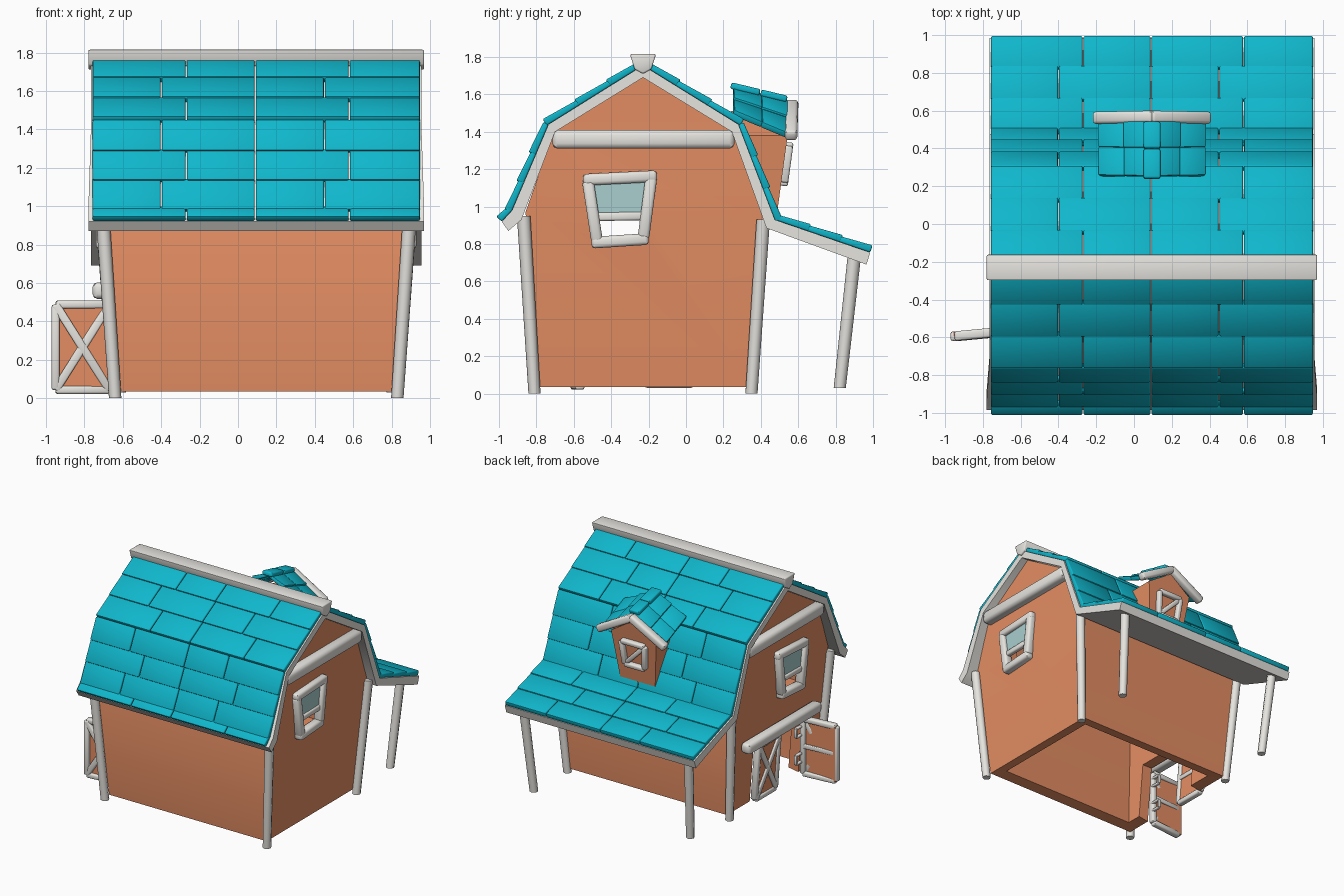
import bpy, bmesh, math
from mathutils import Vector as V

if "Cube" in bpy.data.objects:
    bpy.data.objects.remove(bpy.data.objects["Cube"])

CX = 0.095  # building centre in x


def material(name, col):
    m = bpy.data.materials.new(name)
    m.diffuse_color = (*col, 1)
    m.use_nodes = True
    m.node_tree.nodes["Principled BSDF"].inputs["Base Color"].default_value = m.diffuse_color
    return m


TEAL = material("teal_tile", (0.005, 0.47, 0.60))
ORANGE = material("orange_wall", (0.78, 0.27, 0.125))
GLASS = material("glass", (0.40, 0.62, 0.62))
WHITE = material("white_wood", (0.80, 0.78, 0.74))


def finish(name, bm, mat=WHITE, bevel=0):
    bmesh.ops.recalc_face_normals(bm, faces=bm.faces)
    if bevel:
        bmesh.ops.bevel(bm, geom=bm.edges[:], offset=bevel, segments=2, profile=0.5,
                        affect='EDGES', clamp_overlap=True)
    me = bpy.data.meshes.new(name)
    bm.to_mesh(me)
    bm.free()
    me.materials.append(mat)
    ob = bpy.data.objects.new(name, me)
    bpy.context.collection.objects.link(ob)
    return ob


def hexa(bm, pts):
    """Six-sided block: lower loop of four points, then upper loop of four."""
    v = [bm.verts.new(p) for p in pts]
    for f in ((0, 1, 2, 3), (4, 5, 6, 7), (0, 1, 5, 4), (1, 2, 6, 5), (2, 3, 7, 6), (3, 0, 4, 7)):
        bm.faces.new([v[i] for i in f])


def beam(name, p, q, w, d, n, mat=WHITE, soft=0.28):
    """Softened bar from p to q, d deep along n and w wide."""
    p, q, n = V(p), V(q), V(n)
    ax = (q - p).normalized()
    n = (n - ax * n.dot(ax)).normalized() * d / 2
    s = ax.cross(n).normalized() * w / 2
    bm = bmesh.new()
    hexa(bm, [c + k for c in (p, q) for k in (s + n, s - n, -s - n, n - s)])
    return finish(name, bm, mat, soft * min(w, d))


def frame(name, pts, w, d, n):
    for i in range(4):
        beam(f"{name}_{i + 1}", pts[i], pts[(i + 1) % 4], w, d, n)


def post(name, p, q, r=0.036):
    p, q = V(p), V(q)
    bm = bmesh.new()
    rings = [[bm.verts.new(c + V((math.cos(a), math.sin(a), 0)) * k)
              for a in (math.tau * i / 8 for i in range(8))] for c, k in ((p, r * .9), (q, r))]
    for i in range(8):
        j = (i + 1) % 8
        bm.faces.new((rings[0][i], rings[0][j], rings[1][j], rings[1][i]))
    for ring in rings:
        bm.faces.new(ring)
    finish(name, bm)


def shingle(bm, a0, a1, b1, b0, t0=0.03, t1=0.04):
    """Tile from upper edge a to lower edge b, thicker at the lower edge."""
    n = (a1 - a0).cross(b0 - a0).normalized()
    if n.z < 0:
        n = -n
    hexa(bm, [a0, a1, b1, b0, a0 + n * t0, a1 + n * t0, b1 + n * t1, b0 + n * t1])


# Hollow walls, flaring upwards, open underneath
prof = [(-.785, .035, .715), (-.858, .97, .785), (-.705, 1.405, .79), (-.23, 1.70, .80),
        (.25, 1.405, .79), (.412, .94, .785), (.355, .035, .715)]
bm = bmesh.new()
ends = [[bm.verts.new((CX + s * w, y, z)) for y, z, w in prof] for s in (-1, 1)]
for e in ends:
    for f in ((0, 1, 5, 6), (1, 2, 4, 5), (2, 3, 4)):
        bm.faces.new([e[i] for i in f])
for i in range(6):
    bm.faces.new((ends[0][i], ends[0][i + 1], ends[1][i + 1], ends[1][i]))
walls = finish("walls", bm, ORANGE)
mod = walls.modifiers.new("thickness", 'SOLIDIFY')
mod.thickness, mod.offset, mod.use_even_offset = 0.09, -1, True

# Window and door openings
cutters = []
for x0, x1, y0, y1, z0, z1 in ((-1.3, 1.3, -.485, -.215, .83, 1.14), (-1.3, -.3, -.57, .06, -.1, .53)):
    bm = bmesh.new()
    hexa(bm, [(x, y, z) for z in (z0, z1) for x, y in ((x0, y0), (x1, y0), (x1, y1), (x0, y1))])
    c = finish("cutter", bm, ORANGE)
    c.hide_render = True
    cutters.append(c)
    b = walls.modifiers.new("opening", 'BOOLEAN')
    b.operation, b.object, b.solver = 'DIFFERENCE', c, 'EXACT'
dg = bpy.context.evaluated_depsgraph_get()
cut_mesh = bpy.data.meshes.new_from_object(walls.evaluated_get(dg))
walls.modifiers.clear()
walls.data = cut_mesh
for c in cutters:
    bpy.data.objects.remove(c)

# White roof deck: gambrel with porch extension at the back
outer = [(-.985, .92), (-.93, .98), (-.735, 1.44), (-.23, 1.755), (.28, 1.44), (.475, .93), (.985, .755)]
inner = [(-.95, .87), (-.88, .93), (-.70, 1.40), (-.23, 1.69), (.245, 1.40), (.43, .885), (.965, .69)]
half = [.875, .875, .86, .86, .86, .86, .86]
bm = bmesh.new()
g = [[[bm.verts.new((CX + s * h, *p)) for p, h in zip(line, half)] for line in (outer, inner)] for s in (-1, 1)]
for i in range(6):
    for a, b in ((g[0][0], g[1][0]), (g[0][1], g[1][1]), (g[0][0], g[0][1]), (g[1][0], g[1][1])):
        bm.faces.new((a[i], a[i + 1], b[i + 1], b[i]))
for i in (0, 6):
    bm.faces.new((g[0][0][i], g[1][0][i], g[1][1][i], g[0][1][i]))
finish("roof_deck", bm)

# Staggered roof tiles, row by row down each slope, each lapping the next
cuts = ([-.76, -.27, .09, .58, .95], [-.76, -.40, .09, .45, .95])
bm = bmesh.new()
for slopes in (((3, 2, 3), (2, 1, 3), (1, 0, 1)), ((3, 4, 3), (4, 5, 3), (5, 6, 3))):
    row = 0
    for i, j, n in slopes:
        p, q = V((0, *outer[i])), V((0, *outer[j]))
        for k in range(n):
            a, b = p.lerp(q, k / n), p.lerp(q, (k + 1) / n)
            if j not in (0, 6) or k < n - 1:
                b += (q - p).normalized() * .012
            xs = cuts[row % 2]
            for x0, x1 in zip(xs, xs[1:]):
                l, r = V((x0 + .003, 0, 0)), V((x1 - .003, 0, 0))
                shingle(bm, a + l, a + r, b + r, b + l)
            row += 1
finish("roof_tiles", bm, TEAL, 0.008)

# Ridge cap
bm = bmesh.new()
cap = [(-.30, 1.815), (-.16, 1.815), (-.185, 1.735), (-.23, 1.71), (-.275, 1.735)]
e = [[bm.verts.new((x, *p)) for p in cap] for x in (-.78, .97)]
for i in range(5):
    j = (i + 1) % 5
    bm.faces.new((e[0][i], e[0][j], e[1][j], e[1][i]))
for ring in e:
    bm.faces.new(ring)
finish("ridge_cap", bm, WHITE, 0.008)

# Corner posts and porch posts
for s, side in ((-1, "left"), (1, "right")):
    post(f"front_post_{side}", (CX + s * .735, -.81, 0), (CX + s * .80, -.868, .95))
    post(f"back_post_{side}", (CX + s * .735, .35, 0), (CX + s * .80, .413, .93))
    post(f"porch_post_{side}", (CX + s * .71, .822, .03), (CX + s * .75, .90, .735))

    # Gable beam and crooked sash window on each end
    n = (s, 0, 0)
    beam(f"gable_beam_{side}", (CX + s * .81, -.715, 1.36), (CX + s * .81, .26, 1.36), .10, .10, n)
    X = CX + s * .80
    tl, tr, br, bl = [(X, y, z) for y, z in ((-.525, 1.14), (-.185, 1.16), (-.228, .83), (-.475, .81))]
    for nm, a, b in (("top", (X, -.55, 1.143), (X, -.155, 1.163)), ("right", tr, br),
                     ("bottom", (X, -.505, .807), (X, -.20, .827)), ("left", bl, tl)):
        beam(f"window_{side}_{nm}", a, b, .062, .07, n)
    beam(f"window_{side}_bar", (X, -.48, .945), (X, -.22, .95), .045, .04, n)
    beam(f"window_{side}_glass", (X, -.35, .95), (X, -.35, 1.14), .30, .012, n, GLASS, 0)


# Barn door leaves with a crossed brace on the outer side
def leaf(name, o, u, v, n, w):
    o, u, v, n = V(o), V(u).normalized(), V(v), V(n)
    P = lambda a, b, c=0: o + u * a + v * b + n * c
    lo, hi, m = .042, .487, .02
    beam(name + "_panel", P(w / 2, lo), P(w / 2, hi), w - .03, .024, n, ORANGE, 0)
    frame(name + "_frame", [P(m, lo), P(w - m, lo), P(w - m, hi), P(m, hi)], .042, .05, n)
    beam(name + "_brace_a", P(m, lo, .012), P(w - m, hi, .012), .044, .03, n)
    beam(name + "_brace_b", P(m, hi, .010), P(w - m, lo, .010), .044, .03, n)
    beam(name + "_inner_bar", P(m, .27, -.014), P(w - m, .27, -.014), .036, .02, n)


leaf("door_open", (-.65, -.565, 0), (-.315, -.03, 0), (0, 0, 1), (0, -1, 0), .322)
leaf("door_closed", (-.645, .06, .01), (0, -1, 0), (-.075, 0, 1), (-1, 0, 0), .30)
beam("door_lintel", (-.715, .255, .56), (-.715, -.69, .56), .085, .085, (1, 0, 0))
# Square hinge loops beside the open leaf
for k, z in enumerate((.14, .36)):
    frame(f"door_hinge_{k}", [(-.66, y, z + h) for y, h in ((-.56, 0), (-.48, 0), (-.48, .07), (-.56, .07))],
          .018, .025, (1, 0, 0))

# Dormer body on the back slope, leaning outward
face_y = lambda z: .485 + .136 * (z - .95)
bm = bmesh.new()
pent = [(-.15, .92), (.15, .92), (.205, 1.38), (0, 1.51), (-.205, 1.38)]
f = [bm.verts.new((CX + x, face_y(z), z)) for x, z in pent]
b = [bm.verts.new((CX + x, .24, z)) for x, z in pent]
for i in range(5):
    j = (i + 1) % 5
    bm.faces.new((f[i], f[j], b[j], b[i]))
bm.faces.new(f)
bm.faces.new(b)
finish("dormer_walls", bm, ORANGE)

# Dormer shutter frame with a diagonal
N = (0, 1, -.136)
D = lambda x, z: (CX + x, face_y(z) + .012, z)
frame("dormer_frame", [D(-.09, 1.13), D(.09, 1.13), D(.105, 1.325), D(-.105, 1.325)], .038, .05, N)
beam("dormer_brace", D(.09, 1.13), D(-.105, 1.325), .036, .035, N)

# Dormer barge boards, tiles and ridge tiles
bm = bmesh.new()
top = lambda y: V((CX, y, 1.62 - .24 * (y - .25)))
low = lambda s, y: V((CX + s * .27, y, 1.485 - .42 * (y - .25)))
for s in (-1, 1):
    beam(f"dormer_barge_{'left' if s < 0 else 'right'}", (CX - s * .01, .568, 1.55), (CX + s * .305, .562, 1.375),
         .06, .065, (0, 1, 0))
    for y0, y1 in ((.25, .40), (.40, .54)):
        for t0, t1 in ((0, .5), (.5, 1)):
            p = [top(y).lerp(low(s, y), t) for y, t in ((y0, t0), (y1, t0), (y1, t1), (y0, t1))]
            shingle(bm, *p, .026, .036)
finish("dormer_tiles", bm, TEAL, 0.007)
for k, (y0, y1) in enumerate(((.24, .395), (.40, .54))):
    up = V((0, 0, .025))
    beam(f"dormer_ridge_tile_{k}", top(y0) + up, top(y1) + up, .09, .035, (0, 0, 1), TEAL)

# Smooth shading with crisp edges
bpy.ops.object.select_all(action='SELECT')
bpy.context.view_layer.objects.active = walls
bpy.ops.object.shade_smooth_by_angle(angle=math.radians(46))
